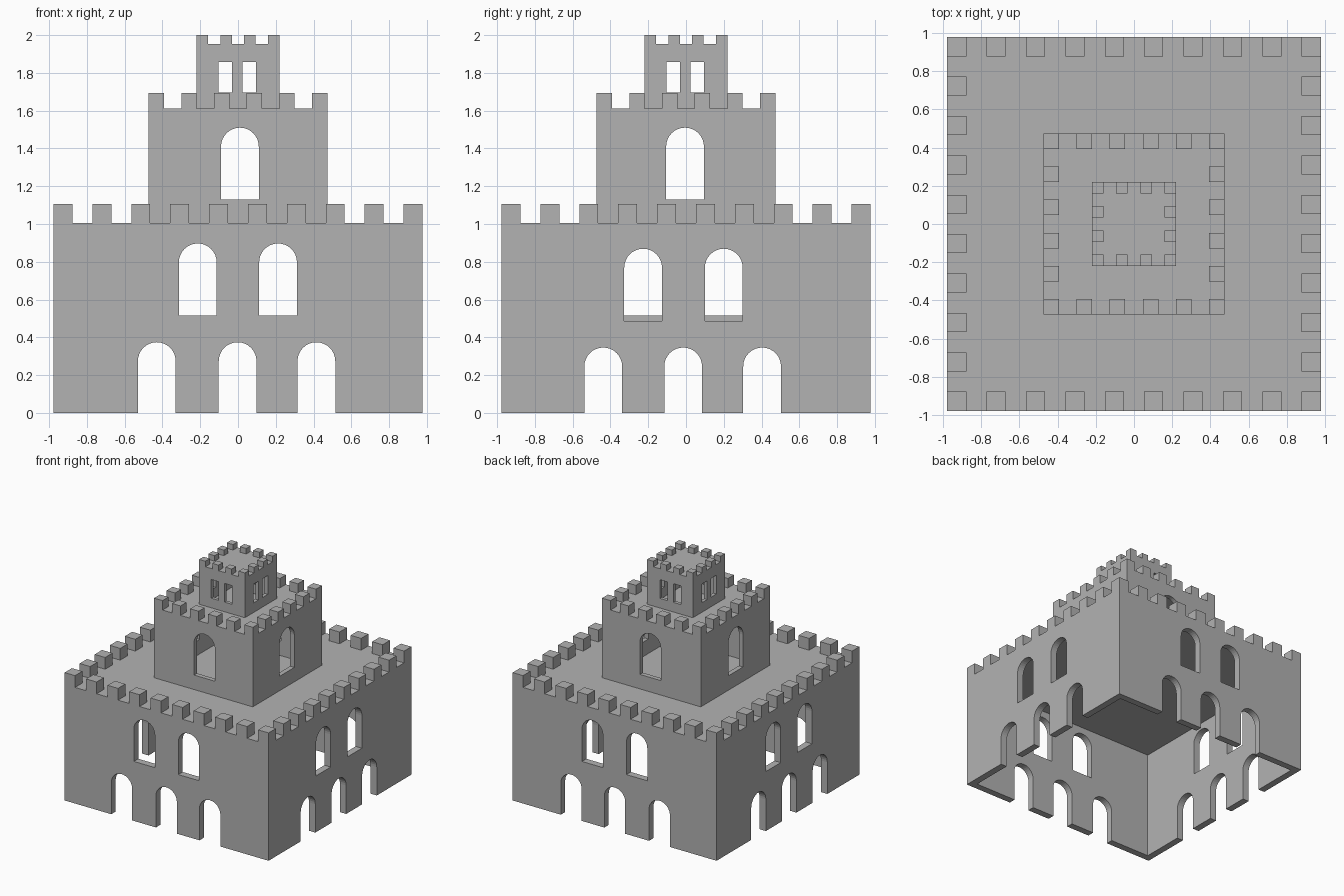
import bpy, bmesh, math
from mathutils import Vector

if "Cube" in bpy.data.objects:
    bpy.data.objects.remove(bpy.data.objects["Cube"])

stone = bpy.data.materials.new("grey_stone")
stone.diffuse_color = (0.448, 0.448, 0.448, 1)
stone.use_nodes = True
stone.node_tree.nodes["Principled BSDF"].inputs["Base Color"].default_value = stone.diffuse_color


def add_box(bm, x0, x1, y0, y1, z0, z1):
    res = bmesh.ops.create_cube(bm, size=1)
    for v in res["verts"]:
        v.co = Vector(((x0 + x1) / 2 + v.co.x * (x1 - x0),
                       (y0 + y1) / 2 + v.co.y * (y1 - y0),
                       (z0 + z1) / 2 + v.co.z * (z1 - z0)))


def add_opening(bm, side, half, wall, u, w, z0, z1, arched):
    """Prism that passes through one wall only; u runs along x or y."""
    r = w / 2
    pts = [(u - r, z0), (u + r, z0)]
    if arched:
        n = 16
        pts += [(u + r * math.cos(math.pi * i / n),
                 z1 - r + r * math.sin(math.pi * i / n)) for i in range(n + 1)]
    else:
        pts += [(u + r, z1), (u - r, z1)]
    sign = -1 if side in ("front", "left") else 1
    rings = []
    for d in (half + 0.03, half - wall - 0.03):
        d *= sign
        rings.append([bm.verts.new((p, d, z) if side in ("front", "back") else (d, p, z))
                      for p, z in pts])
    a, b = rings
    bm.faces.new(a)
    bm.faces.new(b[::-1])
    for i in range(len(pts)):
        j = (i + 1) % len(pts)
        bm.faces.new((a[j], a[i], b[i], b[j]))


def make_object(name, bm):
    bmesh.ops.recalc_face_normals(bm, faces=bm.faces[:])
    me = bpy.data.meshes.new(name)
    bm.to_mesh(me)
    bm.free()
    me.materials.append(stone)
    ob = bpy.data.objects.new(name, me)
    bpy.context.collection.objects.link(ob)
    return ob


def cut(ob, cutters):
    for c in cutters:
        c.hide_render = True
        m = ob.modifiers.new("cut", "BOOLEAN")
        m.operation, m.solver, m.object = "DIFFERENCE", "EXACT", c
    bpy.context.view_layer.update()
    dg = bpy.context.evaluated_depsgraph_get()
    me = bpy.data.meshes.new_from_object(ob.evaluated_get(dg))
    ob.modifiers.clear()
    ob.data = me
    for c in cutters:
        bpy.data.objects.remove(c)


def tier(name, half, z0, roof, top, wall, ceiling, count, merlon, openings):
    # Hollow body, open underneath
    bm = bmesh.new()
    add_box(bm, -half, half, -half, half, z0, roof)
    body = make_object(name + "_walls", bm)
    bm = bmesh.new()
    h = half - wall
    add_box(bm, -h, h, -h, h, z0 - 0.1, ceiling)
    void = make_object("void", bm)
    # Doors and windows
    bm = bmesh.new()
    for o in openings:
        add_opening(bm, o[0], half, wall, *o[1:])
    cut(body, [void, make_object("openings", bm)])
    # Battlements around the roof edge
    bm = bmesh.new()
    step = (2 * half - merlon) / (count - 1)
    for i in range(count):
        for j in range(count):
            if i in (0, count - 1) or j in (0, count - 1):
                x, y = -half + i * step, -half + j * step
                add_box(bm, x, x + merlon, y, y + merlon, roof, top)
    make_object(name + "_battlements", bm)


base, middle, turret = [], [], []
for side in ("front", "back", "left", "right"):
    facing = side in ("front", "back")
    drop = 0.028 if side == "right" else 0      # right side openings sit lower
    for u in ((-0.43, -0.002, 0.415) if facing else (-0.438, -0.015, 0.403)):
        base.append((side, u, 0.2, -0.05, 0.374 - drop, True))
    for u in ((-0.213, 0.212) if facing else (-0.227, 0.2)):
        base.append((side, u, 0.2, 0.515 - drop, 0.897 - drop, True))
    middle.append((side, 0.01 if facing else -0.005, 0.2, 1.13, 1.51, True))
    for u in (-0.068, 0.06):
        turret.append((side, u, 0.071, 1.695, 1.857, False))

tier("base", 0.977, 0, 1.005, 1.107, 0.06, 0.955, 10, 0.1, base)
tier("middle", 0.473, 1.005, 1.612, 1.694, 0.04, 1.57, 6, 0.081, middle)
tier("turret", 0.219, 1.612, 1.952, 2.0, 0.03, 1.92, 4, 0.06, turret)
